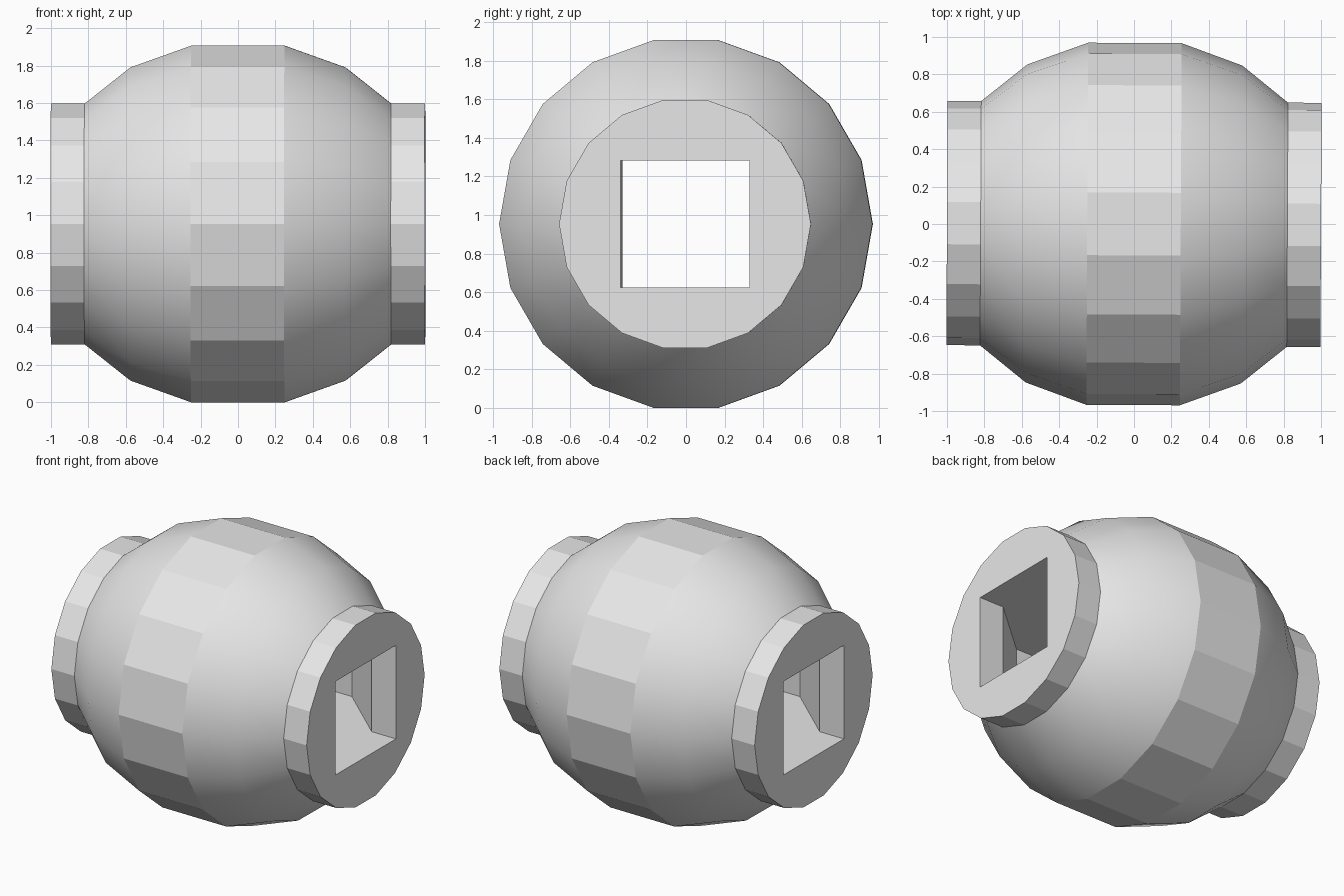
import bpy, bmesh, math
from mathutils import Matrix

if "Cube" in bpy.data.objects:
    bpy.data.objects.remove(bpy.data.objects["Cube"])

SIDES = 18
CENTRE_Z = 0.953
HALF_PROFILE = [(0.25, 0.968), (0.575, 0.85), (0.82, 0.653), (1.0, 0.653)]
BORE = [(1.2, 0.335), (0.81, 0.335), (0.40, 0.695)]


def mirrored(points):
    """Mirror a half profile to run from -x to +x."""
    return [(-x, r) for x, r in reversed(points)] + points


def make_object(name, bm):
    bmesh.ops.recalc_face_normals(bm, faces=bm.faces)
    mesh = bpy.data.meshes.new(name)
    bm.to_mesh(mesh)
    bm.free()
    obj = bpy.data.objects.new(name, mesh)
    bpy.context.collection.objects.link(obj)
    return obj


# Single grey material
grey = bpy.data.materials.new("light grey")
grey.use_nodes = True
colour = (0.8, 0.8, 0.8, 1)
grey.diffuse_color = colour
grey.node_tree.nodes["Principled BSDF"].inputs["Base Color"].default_value = colour

# Barrel with a flat middle band and a collar at each end, turned about x
bm = bmesh.new()
rings = []
for x, r in mirrored(HALF_PROFILE):
    angles = [math.tau * i / SIDES for i in range(SIDES)]
    rings.append([bm.verts.new((x, r * math.cos(a), r * math.sin(a))) for a in angles])
for a, b in zip(rings, rings[1:]):
    for i in range(SIDES):
        j = (i + 1) % SIDES
        bm.faces.new((a[i], a[j], b[j], b[i]))
bm.faces.new(rings[0])
bm.faces.new(rings[-1])
body = make_object("barrel_body", bm)
body.data.materials.append(grey)

# Square bore that widens sideways inside the barrel
bm = bmesh.new()
outline = mirrored([(x, y) for x, y in reversed(BORE)])
outline += [(x, -y) for x, y in reversed(outline)]
base = bm.faces.new([bm.verts.new((x, y, -0.33)) for x, y in outline])
extruded = bmesh.ops.extrude_face_region(bm, geom=[base])["geom"]
top_verts = [v for v in extruded if isinstance(v, bmesh.types.BMVert)]
bmesh.ops.translate(bm, vec=(0, 0, 0.66), verts=top_verts)
cutter = make_object("bore_cutter", bm)
cutter.data.materials.append(grey)

cut = body.modifiers.new("bore", 'BOOLEAN')
cut.operation = 'DIFFERENCE'
cut.solver = 'EXACT'
cut.object = cutter
bpy.context.view_layer.objects.active = body
body.select_set(True)
bpy.ops.object.modifier_apply(modifier=cut.name)
bpy.data.objects.remove(cutter)

# Smooth the two rounded shoulders only; the band, collars and bore stay faceted
bm = bmesh.new()
bm.from_mesh(body.data)
bm.normal_update()
for f in bm.faces:
    c = f.calc_center_median()
    outside = f.normal.y * c.y + f.normal.z * c.z > 0
    f.smooth = outside and 0.26 < abs(c.x) < 0.81
for e in bm.edges:
    e.smooth = all(f.smooth for f in e.link_faces)
bm.transform(Matrix.Translation((0, 0, CENTRE_Z)) @ Matrix.Rotation(math.radians(-0.3), 4, 'Z'))
bm.to_mesh(body.data)
bm.free()
